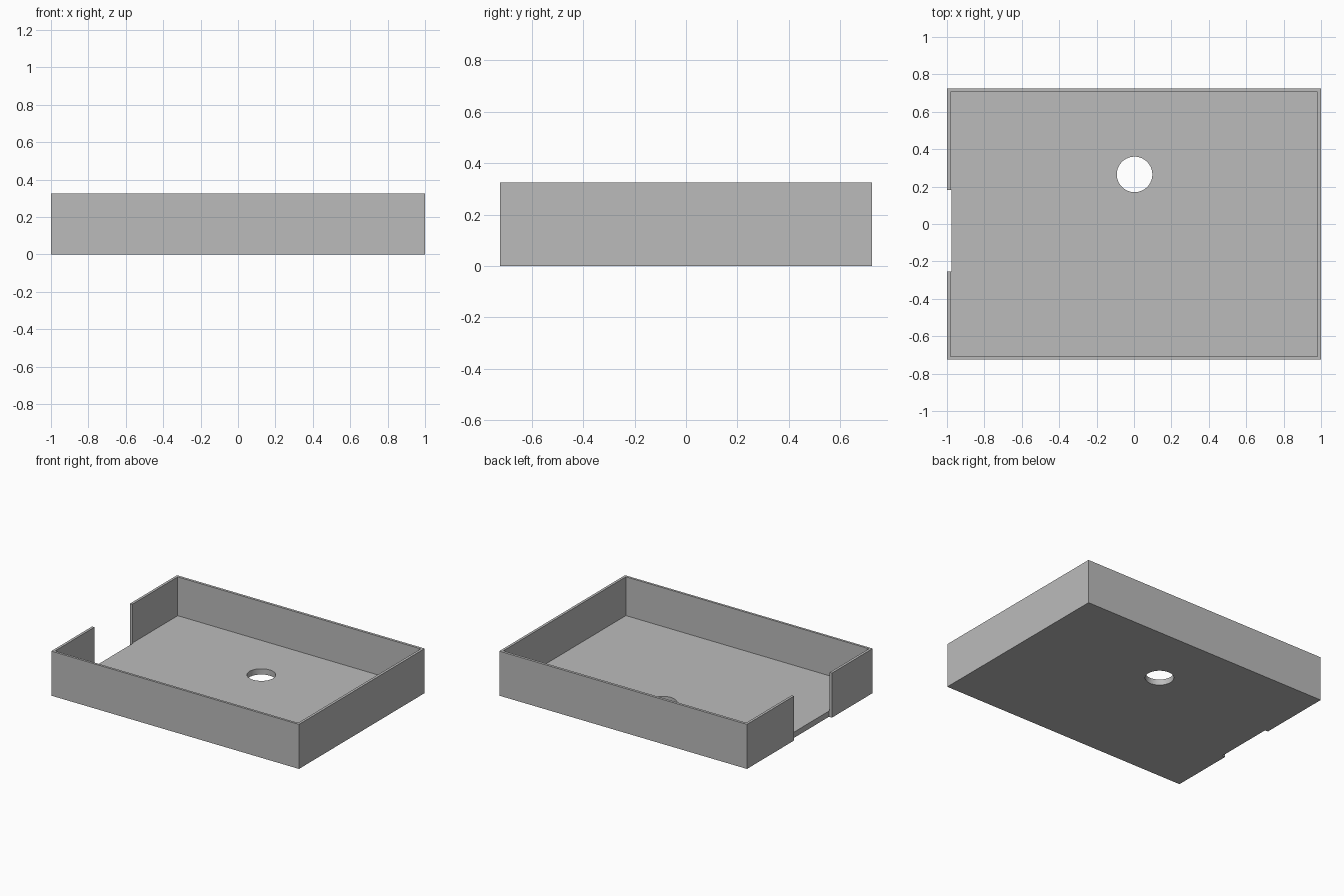
import bpy

default_cube = bpy.data.objects.get("Cube")
if default_cube:
    bpy.data.objects.remove(default_cube, do_unlink=True)

HEIGHT, FLOOR = 0.325, 0.042

grey = bpy.data.materials.new("plain grey")
grey.use_nodes = True
color = (0.5, 0.5, 0.5, 1)
grey.diffuse_color = color
grey.node_tree.nodes["Principled BSDF"].inputs["Base Color"].default_value = color


def box(name, low, high):
    """Box spanning two opposite corners."""
    bpy.ops.mesh.primitive_cube_add(size=1)
    ob = bpy.context.object
    ob.name = name
    for v in ob.data.vertices:
        v.co = [l if c < 0 else h for c, l, h in zip(v.co, low, high)]
    ob.data.materials.append(grey)
    return ob


def cut(target, cutter):
    """Subtract the cutter, then remove it."""
    cutter.hide_render = True
    mod = target.modifiers.new("cut", "BOOLEAN")
    mod.operation = "DIFFERENCE"
    mod.solver = "EXACT"
    mod.object = cutter
    bpy.context.view_layer.objects.active = target
    bpy.ops.object.modifier_apply(modifier=mod.name)
    bpy.data.objects.remove(cutter, do_unlink=True)


# Open tray with thin walls
tray = box("tray", (-1, -0.725, 0), (1, 0.725, HEIGHT))
cut(tray, box("cavity_cutter", (-0.981, -0.708, FLOOR), (0.981, 0.706, 1)))

# Full-height opening in one short wall
cut(tray, box("side_opening_cutter", (-1.2, -0.255, -0.2), (-0.976, 0.183, 1)))

# Round hole through the floor
bpy.ops.mesh.primitive_cylinder_add(vertices=64, radius=0.095, depth=0.4,
                                    location=(0.003, 0.265, 0))
hole = bpy.context.object
hole.name = "floor_hole_cutter"
hole.data.materials.append(grey)
cut(tray, hole)

# Smooth hole rim with sharp box edges
bpy.ops.object.select_all(action="DESELECT")
tray.select_set(True)
bpy.context.view_layer.objects.active = tray
bpy.ops.object.shade_smooth_by_angle()
